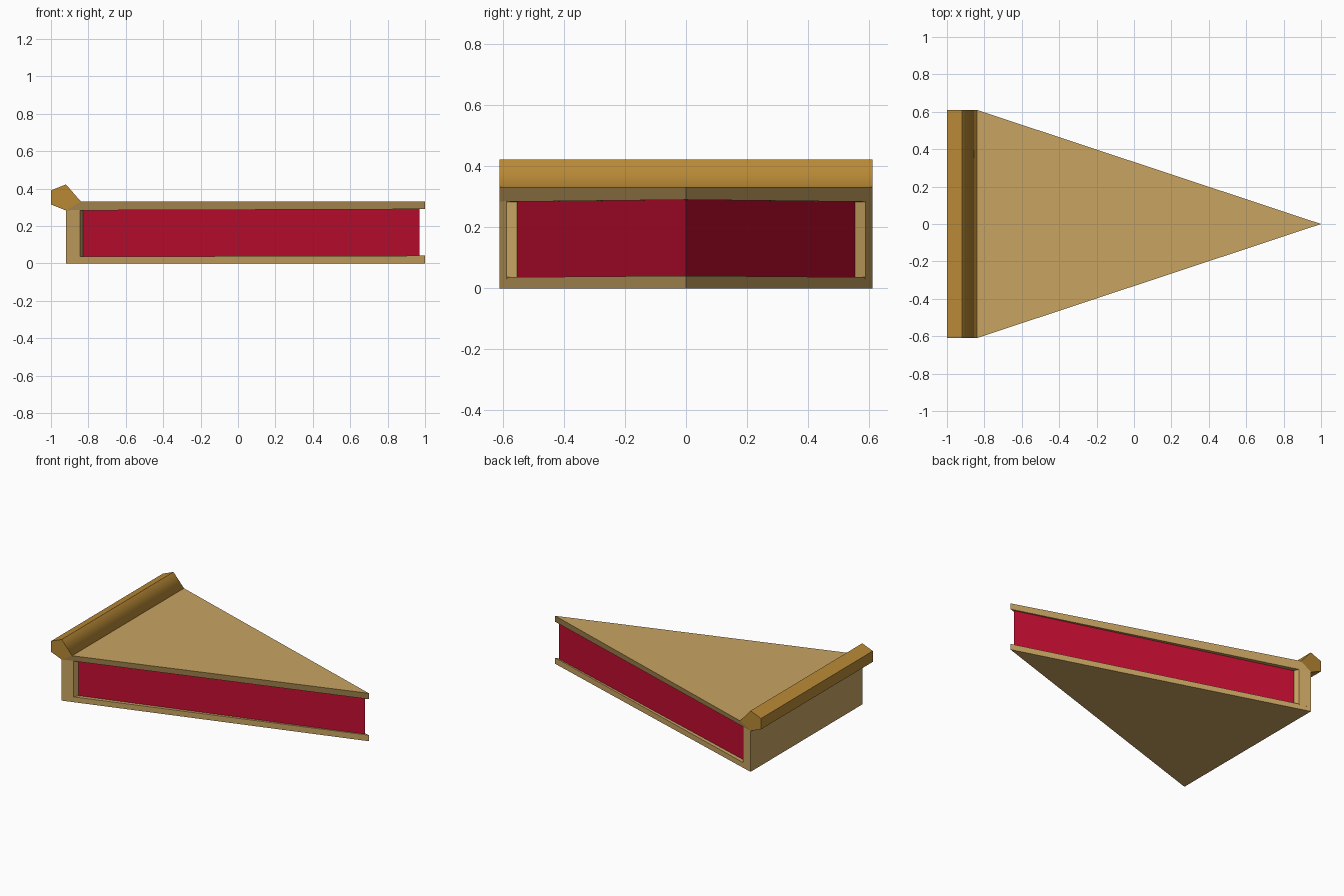
import bpy, bmesh

if "Cube" in bpy.data.objects:
    bpy.data.objects.remove(bpy.data.objects["Cube"])


def material(name, rgb):
    m = bpy.data.materials.new(name)
    m.diffuse_color = (*rgb, 1)
    m.use_nodes = True
    m.node_tree.nodes["Principled BSDF"].inputs["Base Color"].default_value = m.diffuse_color
    return m


CRUST = material("baked crust", (0.58, 0.37, 0.12))
RIM = material("browned rim", (0.48, 0.25, 0.036))
FILLING = material("cherry filling", (0.54, 0.004, 0.030))


def loft(name, bottom, top, mat):
    """Closed solid between two point loops of equal length."""
    bm = bmesh.new()
    a = [bm.verts.new(p) for p in bottom]
    b = [bm.verts.new(p) for p in top]
    n = len(a)
    bm.faces.new(a)
    bm.faces.new(b)
    for i in range(n):
        j = (i + 1) % n
        bm.faces.new((a[i], a[j], b[j], b[i]))
    bmesh.ops.recalc_face_normals(bm, faces=bm.faces)
    mesh = bpy.data.meshes.new(name)
    bm.to_mesh(mesh)
    bm.free()
    mesh.materials.append(mat)
    obj = bpy.data.objects.new(name, mesh)
    bpy.context.collection.objects.link(obj)
    return obj


def wedge(x, y, tip, z, z_tip=None):
    """Triangular loop pointing along +x."""
    return [(x, -y, z), (tip, 0, z if z_tip is None else z_tip), (x, y, z)]


# Crust layers
loft("bottom_crust", wedge(-0.92, 0.61, 1, 0), wedge(-0.92, 0.61, 1, 0.036, 0.041), CRUST)
loft("top_crust", wedge(-0.92, 0.61, 1, 0.283, 0.29), wedge(-0.84, 0.61, 1, 0.331), CRUST)

# Back wall, its ends tapering in to meet the filling
half = [(-0.92, 0.61), (-0.845, 0.587), (-0.83, 0.553)]
wall = half + [(x, -y) for x, y in reversed(half)]
loft("back_crust_wall", [(x, y, 0.03) for x, y in wall], [(x, y, 0.286) for x, y in wall], CRUST)

# Filling, set back from the cut sides
loft("filling", wedge(-0.84, 0.556, 0.97, 0.03), wedge(-0.84, 0.556, 0.97, 0.3), FILLING)

# Raised rim along the back
profile = [(-1, 0.315), (-1, 0.39), (-0.92, 0.422), (-0.84, 0.331), (-0.92, 0.283)]
rim = loft("crust_rim", [(x, -0.61, z) for x, z in profile], [(x, 0.61, z) for x, z in profile], RIM)
# only the long lower front edge of the rim is shaded soft
for p in rim.data.polygons:
    p.use_smooth = True
for e in rim.data.edges:
    v = [rim.data.vertices[i].co for i in e.vertices]
    e.use_edge_sharp = not all(abs(c.x + 0.84) < 0.001 for c in v)
